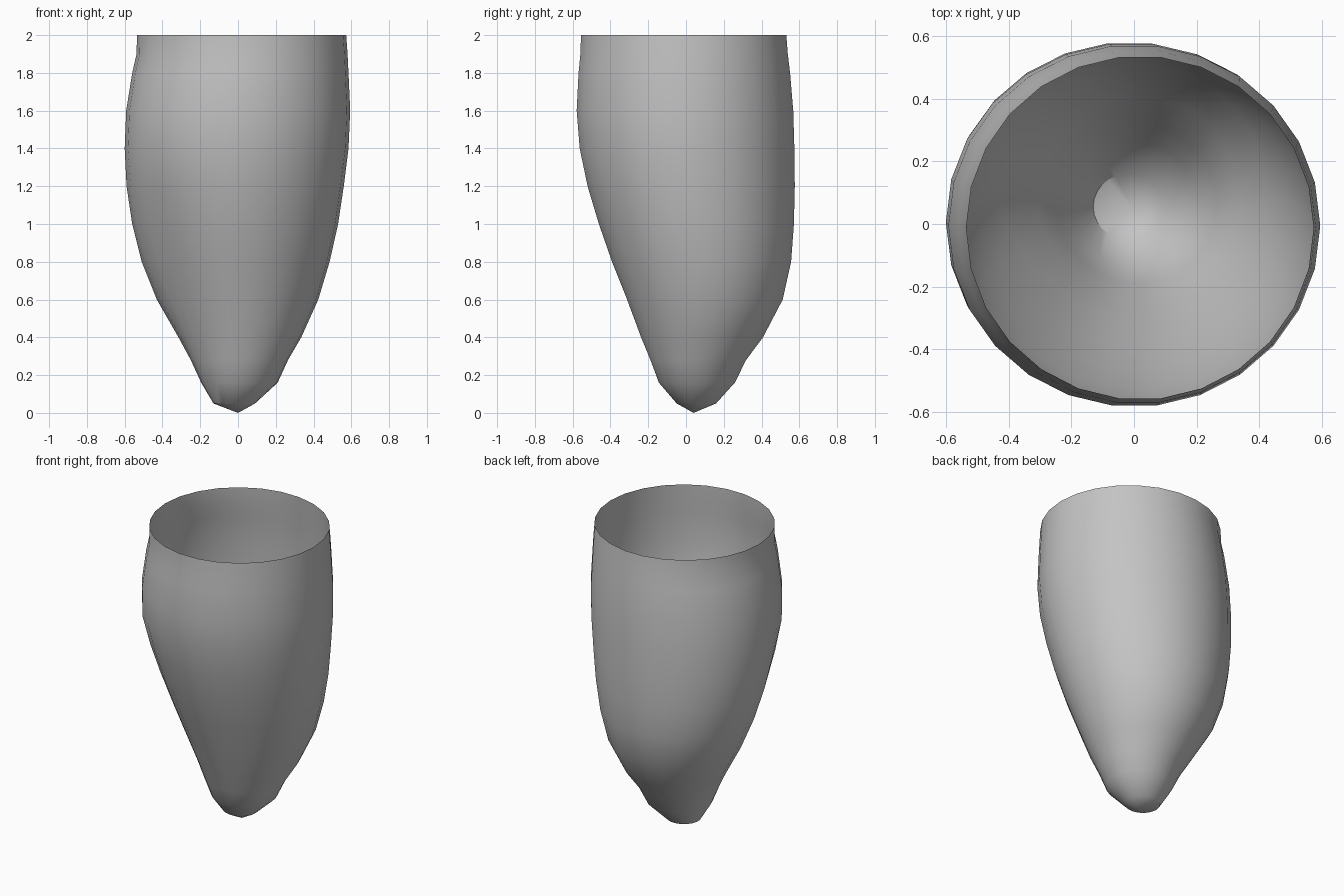
import bpy
import bmesh
from math import sin, cos, pi, radians

cube = bpy.data.objects.get("Cube")
if cube:
    bpy.data.objects.remove(cube, do_unlink=True)

SIDES = 26

# Shell outline: height, left/right reach, front/back reach, corner flattening
RINGS = [
    (0.05, -0.13, 0.09, -0.05, 0.16, 0.0),
    (0.16, -0.195, 0.21, -0.145, 0.26, 0.0),
    (0.28, -0.25, 0.265, -0.19, 0.32, 0.02),
    (0.40, -0.315, 0.335, -0.24, 0.41, 0.05),
    (0.60, -0.43, 0.425, -0.315, 0.515, 0.08),
    (0.80, -0.51, 0.485, -0.395, 0.56, 0.09),
    (1.00, -0.56, 0.53, -0.465, 0.575, 0.07),
    (1.20, -0.59, 0.56, -0.525, 0.58, 0.04),
    (1.40, -0.60, 0.585, -0.567, 0.578, 0.0),
    (1.60, -0.592, 0.594, -0.583, 0.572, 0.0),
    (1.80, -0.56, 0.585, -0.573, 0.555, 0.0),
    (1.90, -0.537, 0.58, -0.563, 0.543, 0.0),
    (2.00, -0.535, 0.573, -0.56, 0.535, 0.0),
]


def add_ring(bm, z, x0, x1, y0, y1, flat):
    """One oval loop, pulled in at its front corner on the -x side."""
    cx, cy = (x0 + x1) / 2, (y0 + y1) / 2
    loop = []
    for i in range(SIDES):
        a = 2 * pi * i / SIDES
        c, s = cos(a), sin(a)
        k = 1 - flat * sin(2 * a) ** 2 if c < 0 and s < 0 else 1
        loop.append(bm.verts.new((cx + k * c * (x1 - x0) / 2,
                                  cy + k * s * (y1 - y0) / 2, z)))
    return loop


# Open tapered shell with a pointed base
bm = bmesh.new()
loops = [add_ring(bm, *r) for r in RINGS]
tip = bm.verts.new((0.0, 0.04, 0.0))
for i in range(SIDES):
    j = (i + 1) % SIDES
    bm.faces.new((tip, loops[0][j], loops[0][i]))
    for low, high in zip(loops, loops[1:]):
        bm.faces.new((low[i], low[j], high[j], high[i]))

mesh = bpy.data.meshes.new("tapered_shell")
bm.to_mesh(mesh)
bm.free()
shell = bpy.data.objects.new("tapered_shell", mesh)
bpy.context.collection.objects.link(shell)

# Plain grey finish
grey = bpy.data.materials.new("plain_grey")
grey.use_nodes = True
colour = (0.55, 0.55, 0.55, 1.0)
grey.diffuse_color = colour
grey.node_tree.nodes["Principled BSDF"].inputs["Base Color"].default_value = colour
mesh.materials.append(grey)

# Smooth walls, crisp point
bpy.ops.object.select_all(action='DESELECT')
shell.select_set(True)
bpy.context.view_layer.objects.active = shell
bpy.ops.object.shade_smooth_by_angle(angle=radians(30))
